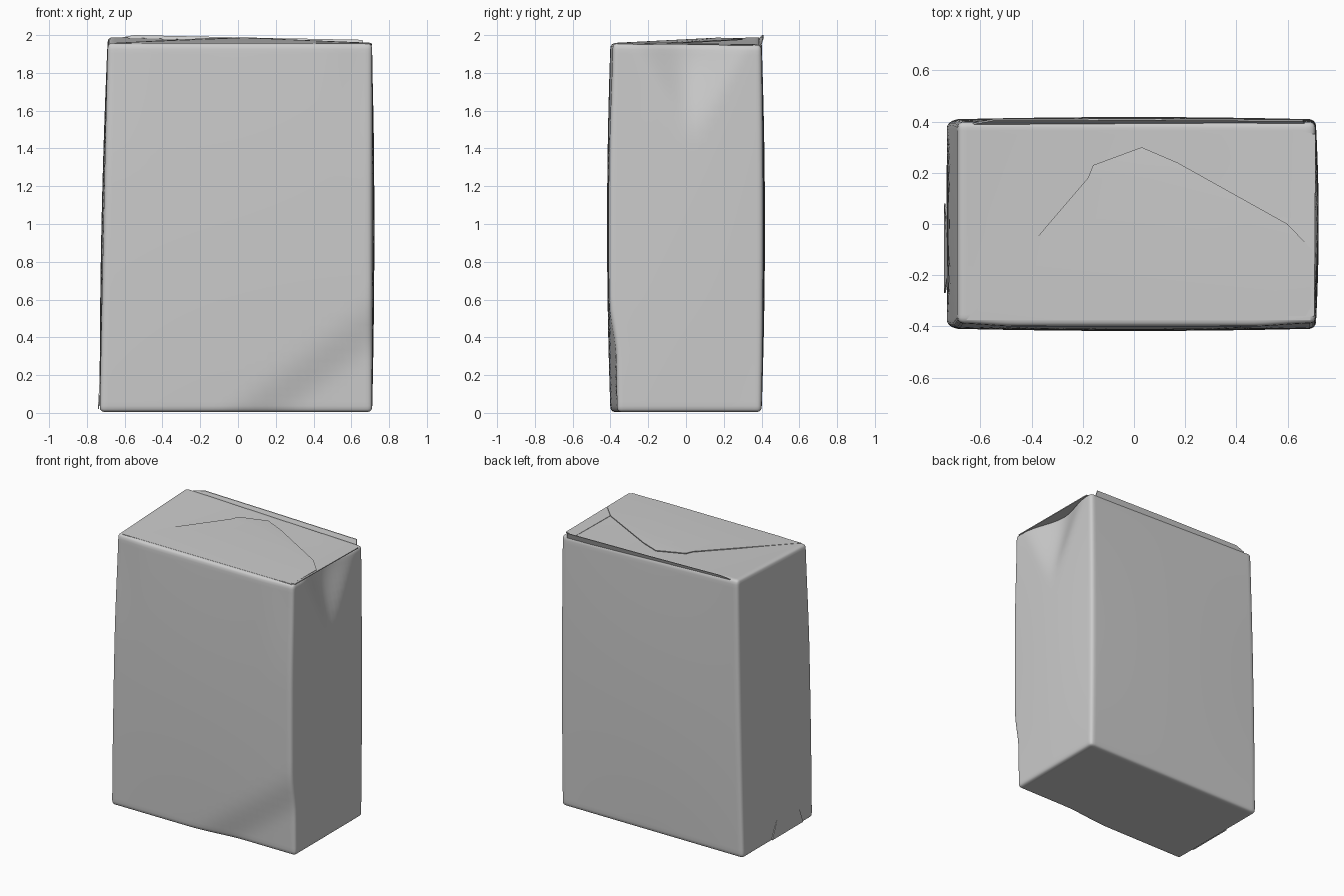
import bpy, bmesh, math
from mathutils import Vector

cube = bpy.data.objects.get("Cube")
if cube:
    bpy.data.objects.remove(cube, do_unlink=True)

grey = bpy.data.materials.new("light grey paper")
grey.use_nodes = True
GREY = (0.6, 0.6, 0.6, 1)
grey.diffuse_color = GREY
shader = grey.node_tree.nodes["Principled BSDF"]
shader.inputs["Base Color"].default_value = GREY
shader.inputs["Roughness"].default_value = 0.8


def finish(bm, name, angle=40):
    bmesh.ops.recalc_face_normals(bm, faces=bm.faces)
    mesh = bpy.data.meshes.new(name)
    bm.to_mesh(mesh)
    bm.free()
    mesh.materials.append(grey)
    obj = bpy.data.objects.new(name, mesh)
    bpy.context.collection.objects.link(obj)
    bpy.ops.object.select_all(action="DESELECT")
    obj.select_set(True)
    bpy.context.view_layer.objects.active = obj
    bpy.ops.object.shade_smooth_by_angle(angle=math.radians(angle))
    return obj


def smooth(a, b, v):
    t = min(1, max(0, (v - a) / (b - a)))
    return t * t * (3 - 2 * t)


def top_z(x, y):
    """Top panel: rises to the back, mostly on one side."""
    back = (y + 0.4) / 0.8
    return 1.957 + back * (0.012 - 0.03 * x)


def plate(name, points, thickness):
    """Thin sheet through the points, thickened downward or inward."""
    bm = bmesh.new()
    face = bm.faces.new([bm.verts.new(p) for p in points])
    ext = bmesh.ops.extrude_face_region(bm, geom=[face])
    moved = [g for g in ext["geom"] if isinstance(g, bmesh.types.BMVert)]
    bmesh.ops.translate(bm, verts=moved, vec=thickness)
    return finish(bm, name, 20)


# Carton body: rounded box, grid lines gathered near the edges
bm = bmesh.new()
bmesh.ops.create_cube(bm, size=2)
bmesh.ops.subdivide_edges(bm, edges=bm.edges[:], cuts=36, use_grid_fill=True)
half = Vector((0.7, 0.4, 0.99))
radius = 0.025
for v in bm.verts:
    p = Vector([math.sin(c * math.pi / 2) * h for c, h in zip(v.co, half)])
    inner = Vector([max(radius - h, min(h - radius, c)) for c, h in zip(p, half)])
    p = inner + (p - inner).normalized() * radius
    u, w, t = p.x / half.x, p.y / half.y, p.z / half.z
    height = (t + 1) / 2
    bulge = 1 - t * t
    x = p.x + 0.012 * u * bulge * (1 - w * w) + 0.01 * u
    y = p.y + 0.018 * w * bulge * (1 - 0.5 * u * u)
    z = 0.005 + height * (top_z(x, y) - 0.005)
    # one side leans outward at the foot
    x -= 0.022 * max(0, -u) * (1 - height)
    x += 0.02 * max(0, -u) * height
    # diagonal crease at the foot of the front
    past = (x + 0.12) * 0.6 - z * 0.8
    y += 0.035 * smooth(0, 0.25, past) * max(0, -w)
    # pinched triangle under the top of one side
    spread = 0.02 + 0.6 * max(0, z - 1.42)
    pinch = max(0, 1 - abs(y - 0.02) / spread)
    x -= 0.07 * smooth(1.42, 1.95, z) * smooth(0, 1, pinch) * max(0, u)
    # soft pull of the corners near the top of the front
    y += 0.012 * smooth(1.2, 1.95, z) * smooth(0.45, 0.7, abs(x)) * max(0, -w)
    v.co = (x, y, z)
finish(bm, "carton_body", 50)

# Folded lid sheet covering the top, with a raised triangular front panel
flap = [(-0.655, -0.375), (-0.18, 0.18), (-0.16, 0.23), (0.03, 0.3),
        (0.17, 0.24), (0.6, 0.0), (0.695, -0.1), (0.69, -0.375)]
bm = bmesh.new()
rim = []
for x, y in flap:
    lift = 0.001 + 0.013 * smooth(-0.375, 0.25, y)
    rim.append(bm.verts.new((x, y, top_z(x, y) + lift)))
center = bm.verts.new((0.04, 0.17, top_z(0.04, 0.17) + 0.022))
for a, b in zip(rim, rim[1:] + rim[:1]):
    bm.faces.new((a, b, center))
ext = bmesh.ops.extrude_face_region(bm, geom=bm.faces[:])
moved = [g for g in ext["geom"] if isinstance(g, bmesh.types.BMVert)]
bmesh.ops.translate(bm, verts=moved, vec=(0, 0, -0.006))
finish(bm, "front_top_flap", 30)

# Side lid strip overhanging the pinched side
strip = [(0.6, -0.375), (0.705, -0.36), (0.71, 0.35), (0.62, 0.37)]
plate("side_top_flap", [(x, y, top_z(x, y) + 0.002) for x, y in strip],
      (0, 0, -0.006))

# Back lip standing above the lid
plate("back_lip", [(-0.6, 0.392, 1.96), (0.67, 0.392, 1.92),
                   (0.66, 0.408, 1.975), (0.0, 0.412, 1.988),
                   (-0.55, 0.41, 2.0), (-0.63, 0.395, 1.985)],
      (0, -0.006, 0))

# Small loose tab at the foot of the other side
plate("foot_tab", [(-0.742, 0.08, 0.02), (-0.742, -0.27, 0.02),
                   (-0.726, -0.18, 0.3), (-0.728, -0.02, 0.2)],
      (0.006, 0, 0))
